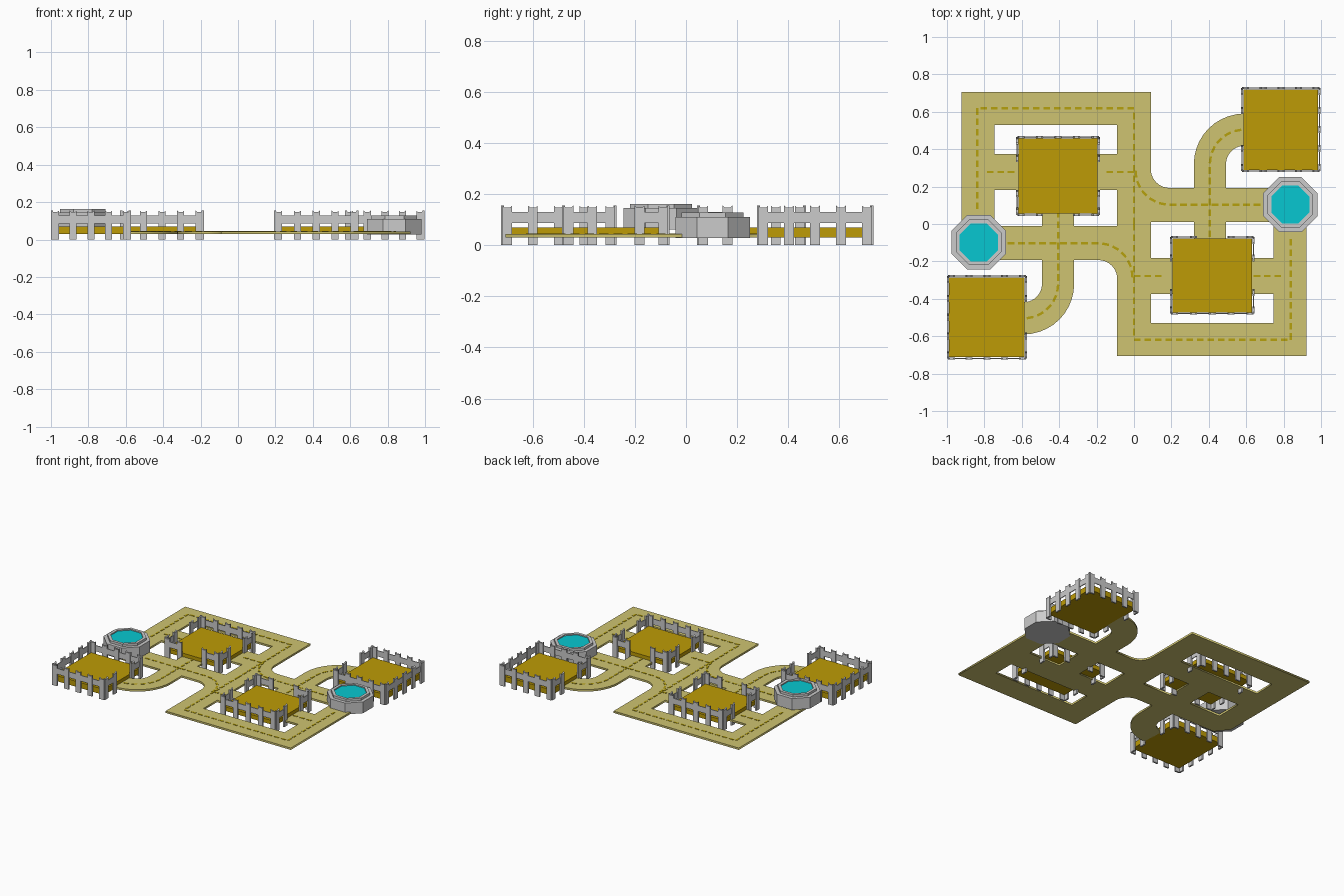
import bpy, bmesh, math
from mathutils import Vector, Matrix

if "Cube" in bpy.data.objects:
    bpy.data.objects.remove(bpy.data.objects["Cube"])


def material(name, rgb):
    m = bpy.data.materials.new(name)
    m.diffuse_color = [(c / 255) ** 2.2 for c in rgb] + [1]
    m.use_nodes = True
    m.node_tree.nodes["Principled BSDF"].inputs["Base Color"].default_value = m.diffuse_color
    return m


ROAD = material("road_tan", (205, 194, 112))
DASH = material("dash_yellow", (181, 160, 20))
LOT = material("lot_gold", (188, 154, 14))
WATER = material("water_cyan", (16, 198, 208))


def finish(bm, name, mat=None):
    bmesh.ops.recalc_face_normals(bm, faces=bm.faces)
    me = bpy.data.meshes.new(name)
    bm.to_mesh(me)
    bm.free()
    ob = bpy.data.objects.new(name, me)
    bpy.context.collection.objects.link(ob)
    if mat:
        me.materials.append(mat)
    return ob


def box(bm, centre, size, angle=0):
    m = (Matrix.Translation(centre) @ Matrix.Rotation(angle, 4, 'Z')
         @ Matrix.Diagonal((*size, 1)))
    bmesh.ops.create_cube(bm, size=1, matrix=m)


def arc(cx, cy, r, a0, a1, n=10):
    return [(cx + r * math.cos(math.radians(a0 + (a1 - a0) * i / n)),
             cy + r * math.sin(math.radians(a0 + (a1 - a0) * i / n)))
            for i in range(n + 1)]


def turn(pts, s):
    return [(s * x, s * y) for x, y in pts]


def rect(x0, y0, x1, y1):
    return [(x0, y0), (x0, y1), (x1, y1), (x1, y0)]


# Road network: one outline with holes, half of it turned by 180 degrees
half = ([(-.09, -.707), (.922, -.707), (.922, .1), (.85, .193), (.492, .193)]
        + arc(.59, .32, .098, 180, 90) + arc(.59, .32, .27, 90, 180)
        + [(.32, .193)] + arc(.19, .293, .1, 270, 180))
holes = [rect(.092, -.53, .747, -.373), rect(.092, -.182, .32, .012),
         rect(.492, -.182, .747, .012)]
loops = [half + turn(half, -1)] + [turn(h, s) for h in holes for s in (1, -1)]
cu = bpy.data.curves.new("roads", 'CURVE')
cu.dimensions, cu.fill_mode, cu.extrude = '2D', 'BOTH', .007
for pts in loops:
    sp = cu.splines.new('POLY')
    sp.points.add(len(pts) - 1)
    for p, (x, y) in zip(sp.points, pts):
        p.co = (x, y, 0, 1)
    sp.use_cyclic_u = True
roads = bpy.data.objects.new("roads", cu)
bpy.context.collection.objects.link(roads)
roads.location.z = .037
cu.materials.append(ROAD)
bpy.context.view_layer.objects.active = roads
roads.select_set(True)
bpy.ops.object.convert(target='MESH')

# Dashed centre lines
paths = [[(0, 0), (0, -.62)], [(0, -.62), (.838, -.62)], [(.838, -.62), (.838, -.04)],
         [(0, -.278), (.2, -.278)], [(.64, -.278), (.838, -.278)],
         arc(.19, .285, .182, 180, 270) + [(.70, .103)],
         [(.405, -.07)] + arc(.59, .32, .185, 180, 90)]
bm = bmesh.new()
for s in (1, -1):
    for path in paths:
        pts = [Vector(p) for p in turn(path, s)]
        fine = []
        for a, b in zip(pts, pts[1:]):
            n = max(1, round((b - a).length / .004))
            fine += [a.lerp(b, i / n) for i in range(n)]
        for i in range(0, len(fine) - 9, 14):
            a, b = fine[i], fine[i + 9]
            d = b - a
            box(bm, (*((a + b) / 2), .0445), (d.length, .013, .003),
                math.atan2(d.y, d.x))
finish(bm, "road_dashes", DASH)

# Fences: notched posts joined by one rail, optionally open in the middle
W = .019
POST = [(-W, 0), (W, 0), (W, .155), (W * .55, .147), (-W * .55, .147), (-W, .155)]


def fence_side(bm, a, b, opened):
    a, b = Vector(a), Vector(b)
    d = (b - a).normalized()
    nrm = Vector((d.y, -d.x))
    a, b = a + d * W, b - d * W
    at = [a.lerp(b, i / 4) for i in range(5)]
    for p in at if not opened else at[:2] + at[3:]:
        v = [bm.verts.new((*(p + d * u - nrm * .006), z)) for u, z in POST]
        f = bm.faces.new(v)
        ext = bmesh.ops.extrude_face_region(bm, geom=[f])
        bmesh.ops.translate(bm, vec=(*(nrm * .012), 0), verts=[
            e for e in ext['geom'] if isinstance(e, bmesh.types.BMVert)])
    for p, q in ([(at[0], at[1]), (at[3], at[4])] if opened else [(at[0], at[4])]):
        box(bm, (*((p + q) / 2), .108), ((q - p).length, .006, .042),
            math.atan2(d.y, d.x))


# Lots: bounds, slab heights, and open sides in order south, east, north, west
lots = {"left_inner": (-.617, .056, -.195, .457, .04, (1, 1, 0, 1)),
        "right_inner": (.205, -.472, .632, -.077, .04, (0, 1, 1, 1)),
        "left_corner": (-.988, -.712, -.585, -.285, .03, (0, 1, 0, 0)),
        "right_corner": (.585, .29, .985, .72, .03, (0, 0, 0, 1))}
for name, (x0, y0, x1, y1, z, opens) in lots.items():
    bm = bmesh.new()
    box(bm, ((x0 + x1) / 2, (y0 + y1) / 2, (z + .07) / 2), (x1 - x0, y1 - y0, .07 - z))
    finish(bm, name + "_lot", LOT)
    e = .007
    c = [(x0 - e, y0 - e), (x1 + e, y0 - e), (x1 + e, y1 + e), (x0 - e, y1 + e)]
    bm = bmesh.new()
    for i in range(4):
        fence_side(bm, c[i], c[(i + 1) % 4], opens[i])
    finish(bm, name + "_fence")


# Octagonal basins with a stepped rim and water
def octagon(bm, apothem, z):
    r = apothem / math.cos(math.pi / 8)
    return [bm.verts.new((r * math.cos(math.pi * (i + .5) / 4),
                          r * math.sin(math.pi * (i + .5) / 4), z)) for i in range(8)]


PROFILE = [(.146, 0), (.146, .083), (.122, .083), (.122, .1), (.102, .1), (.102, .08)]
for name, loc in (("left", (-.83, -.098, .062)), ("right", (.836, .104, .028))):
    bm = bmesh.new()
    rings = [octagon(bm, a, z) for a, z in PROFILE]
    for r, q in zip(rings, rings[1:]):
        for i in range(8):
            j = (i + 1) % 8
            bm.faces.new((r[i], r[j], q[j], q[i]))
    bm.faces.new(rings[0])
    bm.faces.new(rings[-1])
    finish(bm, name + "_basin").location = loc
    bm = bmesh.new()
    bm.faces.new(octagon(bm, .102, .092))
    finish(bm, name + "_water", WATER).location = loc
